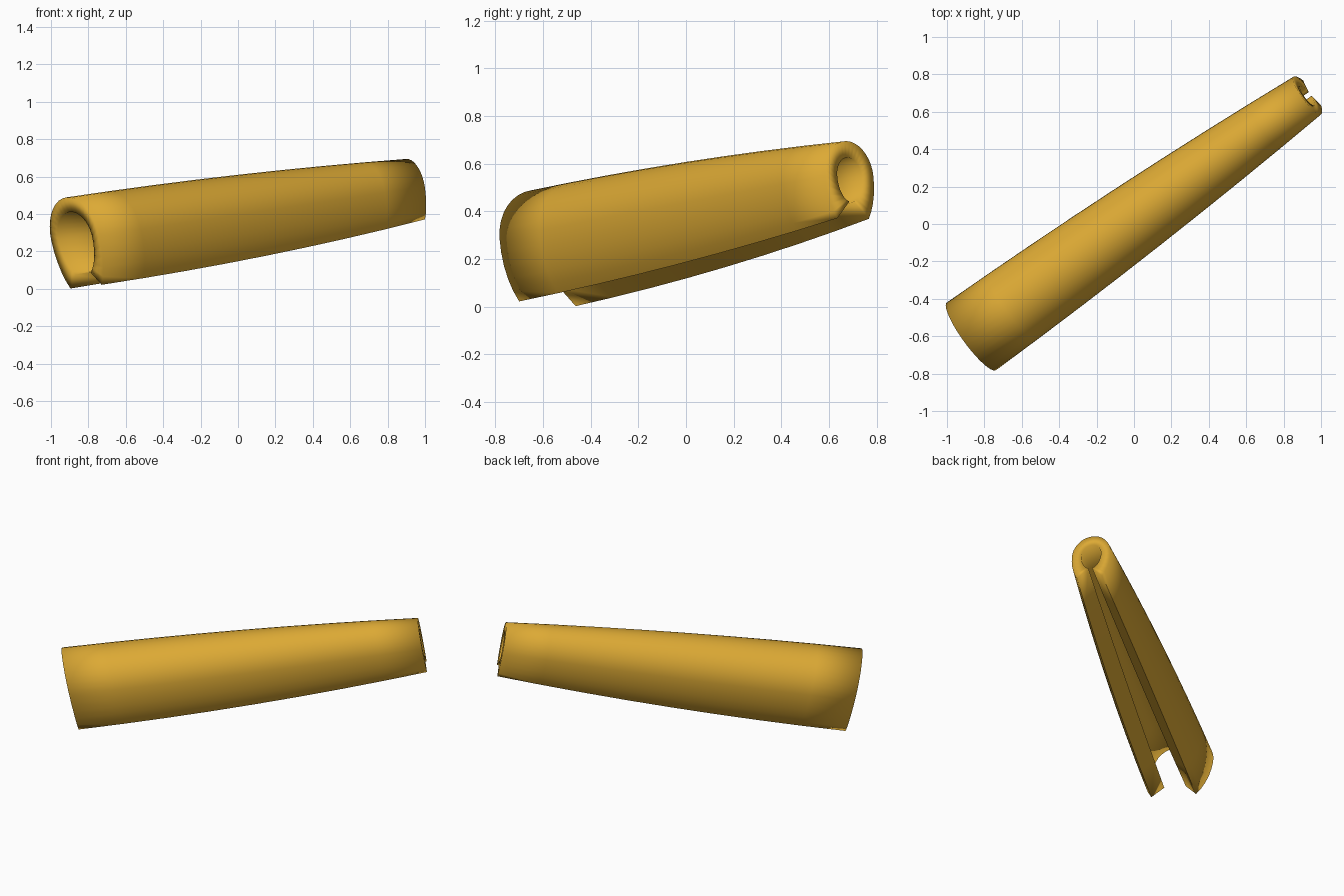
import bpy, bmesh
from math import sin, cos, acos, pi, radians
from mathutils import Vector

cube = bpy.data.objects.get("Cube")
if cube:
    bpy.data.objects.remove(cube, do_unlink=True)

SECTIONS = 8      # spans along the length
HALF = 14         # steps from ridge to each leg

HEADING = radians(36)
ALONG = Vector((cos(HEADING), sin(HEADING), 0))
SIDE = Vector((sin(HEADING), -cos(HEADING), 0))
UP = Vector((0, 0, 1))
RIDGE_BIG = Vector((-0.908, -0.63, 0.49))
RIDGE_SMALL = Vector((0.904, 0.67, 0.695))


def mix(a, b, t):
    return a + (b - a) * t


def arch(half_width, top, waist, end_width, end_depth):
    """Arch from one leg over the ridge to the other: (side, depth) pairs."""
    stop = acos(end_width / half_width)
    lower = (end_depth - waist) / sin(stop)
    side = []
    for i in range(HALF + 1):
        a = mix(pi / 2, -stop, i / HALF)
        reach = (waist - top) if a > 0 else lower
        side.append((half_width * cos(a), waist - reach * sin(a)))
    side[0] = (0, top)
    return [(-x, d) for x, d in reversed(side[1:])] + side


def section(t):
    """Closed outline of the hollow shell at fraction t of its length."""
    bulge = 4 * t * (1 - t)
    width = mix(0.2235, 0.125, t) + 0.018 * bulge
    height = mix(0.49, 0.33, t) + 0.037 * bulge
    waist = 0.46 * height
    outer = arch(width, 0, waist, 0.65 * width, height)
    inner = arch(width - mix(0.068, 0.062, t), mix(0.08, 0.07, t), waist,
                 mix(0.07, 0.012, t), height - 0.072)
    tilt, roll = radians(mix(12.5, 10, t)), radians(mix(4, 1, t))
    up = UP * cos(tilt) - ALONG * sin(tilt)
    ridge = RIDGE_BIG.lerp(RIDGE_SMALL, t) + UP * 0.017 * bulge
    points = []
    for x, d in outer + inner[::-1]:
        h = height / 2 - d
        sx, sh = x * cos(roll) - h * sin(roll), x * sin(roll) + h * cos(roll)
        points.append(ridge + SIDE * sx + up * (sh - height / 2))
    return points


# Tapered hollow shell, open along the underside
bm = bmesh.new()
rings = [[bm.verts.new(p) for p in section(i / SECTIONS)] for i in range(SECTIONS + 1)]
count = len(rings[0])
for a, b in zip(rings, rings[1:]):
    for i in range(count):
        j = (i + 1) % count
        bm.faces.new((a[i], a[j], b[j], b[i]))

# Wall thickness at both ends
for ring in (rings[0], rings[-1]):
    for i in range(count // 2 - 1):
        bm.faces.new((ring[i], ring[i + 1], ring[count - 2 - i], ring[count - 1 - i]))
bmesh.ops.recalc_face_normals(bm, faces=bm.faces)

# Smooth body with crisp leg edges
for face in bm.faces:
    face.smooth = True
corners = (0, count // 2 - 1, count // 2, count - 1)
for a, b in zip(rings, rings[1:]):
    for c in corners:
        bm.edges.get((a[c], b[c])).smooth = False

mesh = bpy.data.meshes.new("tapered_shell")
bm.to_mesh(mesh)
bm.free()
shell = bpy.data.objects.new("tapered_shell", mesh)
bpy.context.collection.objects.link(shell)

gold = bpy.data.materials.new("golden_yellow")
gold.use_nodes = True
gold.diffuse_color = (0.72, 0.40, 0.035, 1)
gold.node_tree.nodes["Principled BSDF"].inputs["Base Color"].default_value = gold.diffuse_color
mesh.materials.append(gold)
